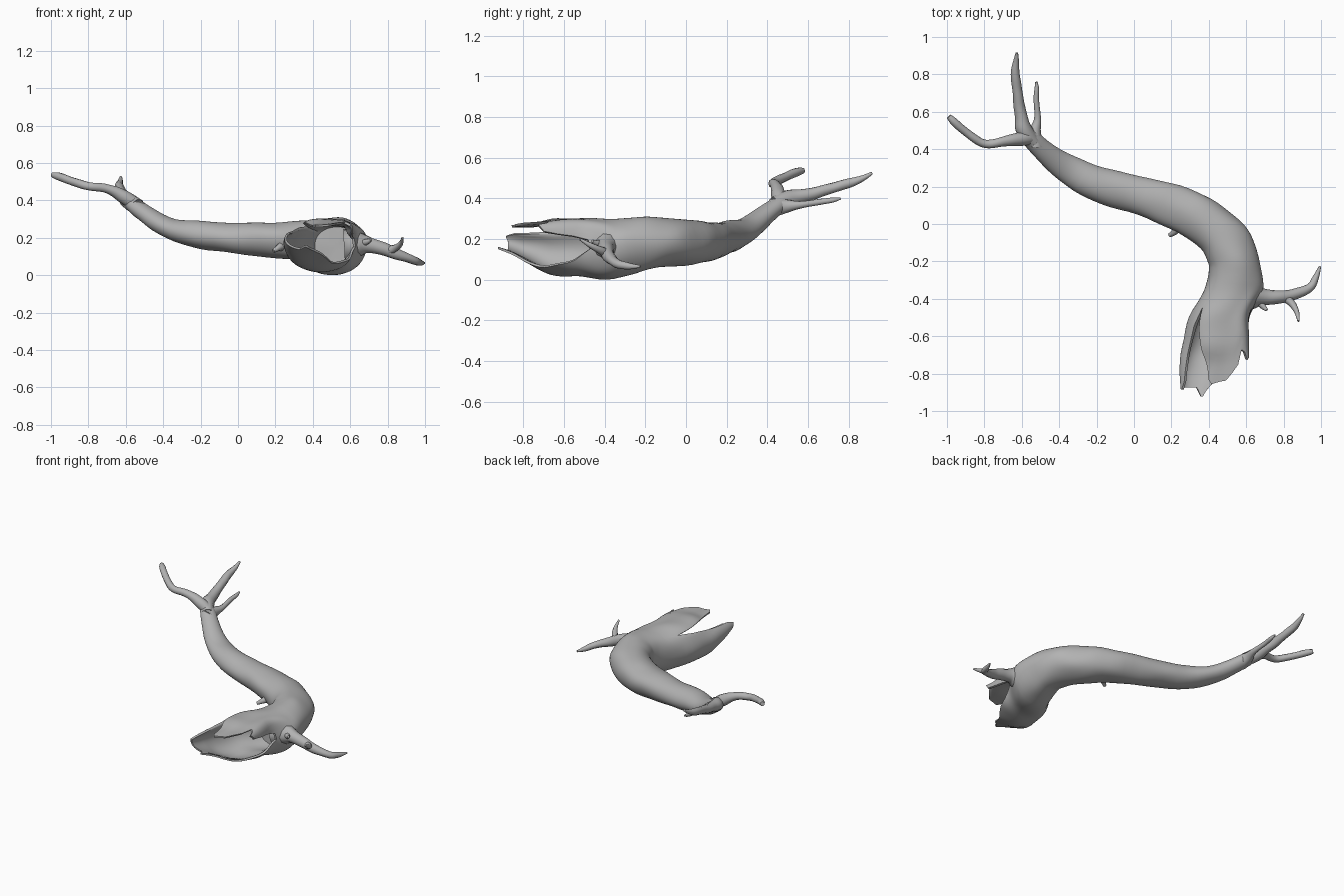
import bpy, bmesh, math
from mathutils import Vector, noise

if "Cube" in bpy.data.objects:
    bpy.data.objects.remove(bpy.data.objects["Cube"], do_unlink=True)

wood = bpy.data.materials.new("weathered grey wood")
wood.diffuse_color = (0.45, 0.45, 0.45, 1)
wood.use_nodes = True
wood.node_tree.nodes["Principled BSDF"].inputs["Base Color"].default_value = (0.45, 0.45, 0.45, 1)


def spline(rows, u):
    """Smooth interpolation through rows of numbers at position u."""
    u = min(max(u, 0), len(rows) - 1.001)
    i = int(u)
    f = u - i
    a, b, c, d = (rows[min(max(i + k, 0), len(rows) - 1)] for k in (-1, 0, 1, 2))
    return [0.5 * (2 * q + (r - p) * f + (2 * p - 5 * q + 4 * r - s) * f * f
                   + (3 * q - p - 3 * r + s) * f ** 3) for p, q, r, s in zip(a, b, c, d)]


def skin(name, rings):
    """Join rings of points into a closed smooth object."""
    bm = bmesh.new()
    loops = [[bm.verts.new(p) for p in ring] for ring in rings]
    n = len(loops[0])
    for a, b in zip(loops, loops[1:]):
        for k in range(n):
            bm.faces.new((a[k], a[(k + 1) % n], b[(k + 1) % n], b[k]))
    for loop in (loops[0], loops[-1]):
        mid = bm.verts.new(sum((v.co for v in loop), Vector()) / n)
        for k in range(n):
            bm.faces.new((loop[k], loop[(k + 1) % n], mid))
    bmesh.ops.recalc_face_normals(bm, faces=bm.faces)
    mesh = bpy.data.meshes.new(name)
    bm.to_mesh(mesh)
    bm.free()
    mesh.materials.append(wood)
    obj = bpy.data.objects.new(name, mesh)
    bpy.context.collection.objects.link(obj)
    bpy.ops.object.select_all(action='DESELECT')
    obj.select_set(True)
    bpy.context.view_layer.objects.active = obj
    bpy.ops.object.shade_smooth_by_angle(angle=math.radians(50))


def branch(name, rows, sides=10, steps=5):
    """Tapering crooked branch through (x, y, z, radius) rows."""
    rings = []
    for j in range((len(rows) - 1) * steps + 1):
        u = j / steps
        x, y, z, r = spline(rows, u)
        t = (Vector(spline(rows, u + .1)[:3]) - Vector(spline(rows, u - .1)[:3])).normalized()
        side = t.cross(Vector((0, 0, 1))).normalized()
        up = side.cross(t)
        ring = []
        for k in range(sides):
            a = math.tau * k / sides
            p = Vector((x, y, z)) + r * (side * math.cos(a) + up * math.sin(a))
            ring.append(p + noise.noise_vector(p * 14) * r * 0.12)
        rings.append(ring)
    skin(name, rings)


# Trunk sections: centre x, y, z, half width, half height
trunk = [(-.595, .49, .405, .034, .03), (-.55, .455, .37, .048, .04),
         (-.48, .39, .32, .058, .046), (-.36, .297, .247, .077, .056),
         (-.20, .217, .216, .094, .074), (0, .16, .198, .102, .08),
         (.20, .10, .188, .115, .097), (.35, .03, .185, .125, .112),
         (.46, -.06, .182, .13, .122), (.513, -.15, .18, .135, .128),
         (.535, -.23, .175, .14, .134), (.53, -.35, .155, .158, .15),
         (.46, -.50, .155, .165, .147), (.435, -.65, .163, .188, .135),
         (.42, -.80, .18, .175, .092), (.39, -.95, .212, .15, .052)]
MOUTH = 11

# Torn rim: angle around the trunk (0 = left side, 90 = top), y reached
rim = [(0, -.47), (16, -.48), (25, -.56), (32, -.70), (44, -.73), (51, -.65),
       (57, -.78), (64, -.84), (88, -.85), (96, -.83), (104, -.75), (114, -.66),
       (124, -.56), (132, -.48), (137, -.43), (141, -.58), (145, -.72), (152, -.84),
       (165, -.88), (190, -.87), (220, -.87), (245, -.87), (258, -.92), (270, -.86),
       (290, -.77), (312, -.66), (335, -.55), (360, -.47)]


def rim_u(deg):
    for (a, y0), (b, y1) in zip(rim, rim[1:]):
        if a <= deg <= b:
            y = y0 + (y1 - y0) * (deg - a) / (b - a)
            return MOUTH + (-.35 - y) / .15


def bark(u, deg, inset=0.0):
    """Point on the trunk surface, or inside it by the wall thickness."""
    x, y, z, w, h = spline(trunk, u)
    t = (Vector(spline(trunk, u + .1)[:3]) - Vector(spline(trunk, u - .1)[:3])).normalized()
    t = t.lerp(Vector((0, -1, 0)), min(max(u - MOUTH + 1, 0), 1)).normalized()
    side = Vector((0, 0, 1)).cross(t).normalized()
    up = t.cross(side)
    a = math.radians(deg)
    # The torn lip bulges outward at the upper left
    lip = 1 + .14 * min(max(u - MOUTH, 0), 2.5) * math.exp(-((deg - 46) / 18) ** 2)
    p = Vector((x, y, z)) + lip * (side * (w - inset) * math.cos(a) + up * (h - inset) * math.sin(a))
    return p + noise.noise_vector(p * 6) * 0.09 * w


SIDES = 90
angles = [360 * k / SIDES for k in range(SIDES)]
STEPS = 14
# Outside from thin end to torn rim, then back along the hollow
rings = [[bark(j / 4, d) for d in angles] for j in range(MOUTH * 4)]
for j in range(STEPS + 1):
    rings.append([bark(MOUTH + (rim_u(d) - MOUTH) * j / STEPS, d) for d in angles])
for j in range(STEPS, -1, -1):
    f = j / STEPS
    thick = .012 + .03 * (1 - f)
    rings.append([bark(MOUTH + .1 + (rim_u(d) - MOUTH - .1) * f, d, thick) for d in angles])
skin("hollow_trunk", rings)

# Forked branches at the thin end
branch("back_branch", [(-.54, .44, .365, .042), (-.585, .50, .397, .044), (-.605, .58, .413, .033),
                       (-.622, .70, .445, .027), (-.635, .80, .475, .024), (-.63, .87, .50, .015),
                       (-.627, .915, .525, .007)])
branch("back_twig", [(-.53, .42, .35, .045), (-.53, .49, .362, .035), (-.515, .56, .368, .019),
                     (-.522, .66, .383, .015), (-.52, .72, .392, .013), (-.522, .76, .40, .006)])
branch("right_branch", [(-.54, .46, .37, .035), (-.61, .455, .42, .037), (-.70, .44, .463, .025),
                        (-.79, .428, .475, .023), (-.85, .455, .49, .022), (-.92, .51, .515, .021),
                        (-.965, .55, .53, .02), (-.99, .575, .537, .014)])

# Branch at the thick end with its twigs
branch("left_branch", [(.57, -.38, .16, .09), (.65, -.385, .165, .064), (.70, -.39, .163, .044),
                       (.78, -.39, .14, .036), (.86, -.375, .11, .029), (.94, -.34, .08, .022),
                       (.97, -.29, .068, .018), (.995, -.225, .065, .006)])
branch("left_twig", [(.80, -.39, .13, .026), (.84, -.42, .145, .02), (.87, -.47, .17, .013),
                     (.88, -.52, .20, .006)], sides=8)
branch("left_stub", [(.66, -.40, .17, .024), (.69, -.44, .18, .016), (.71, -.46, .19, .008)], sides=8)

# Broken stub in the bend
branch("bend_stub", [(.27, .02, .165, .04), (.235, -.02, .155, .025), (.215, -.045, .145, .017),
                     (.19, -.06, .13, .011)], sides=8)
